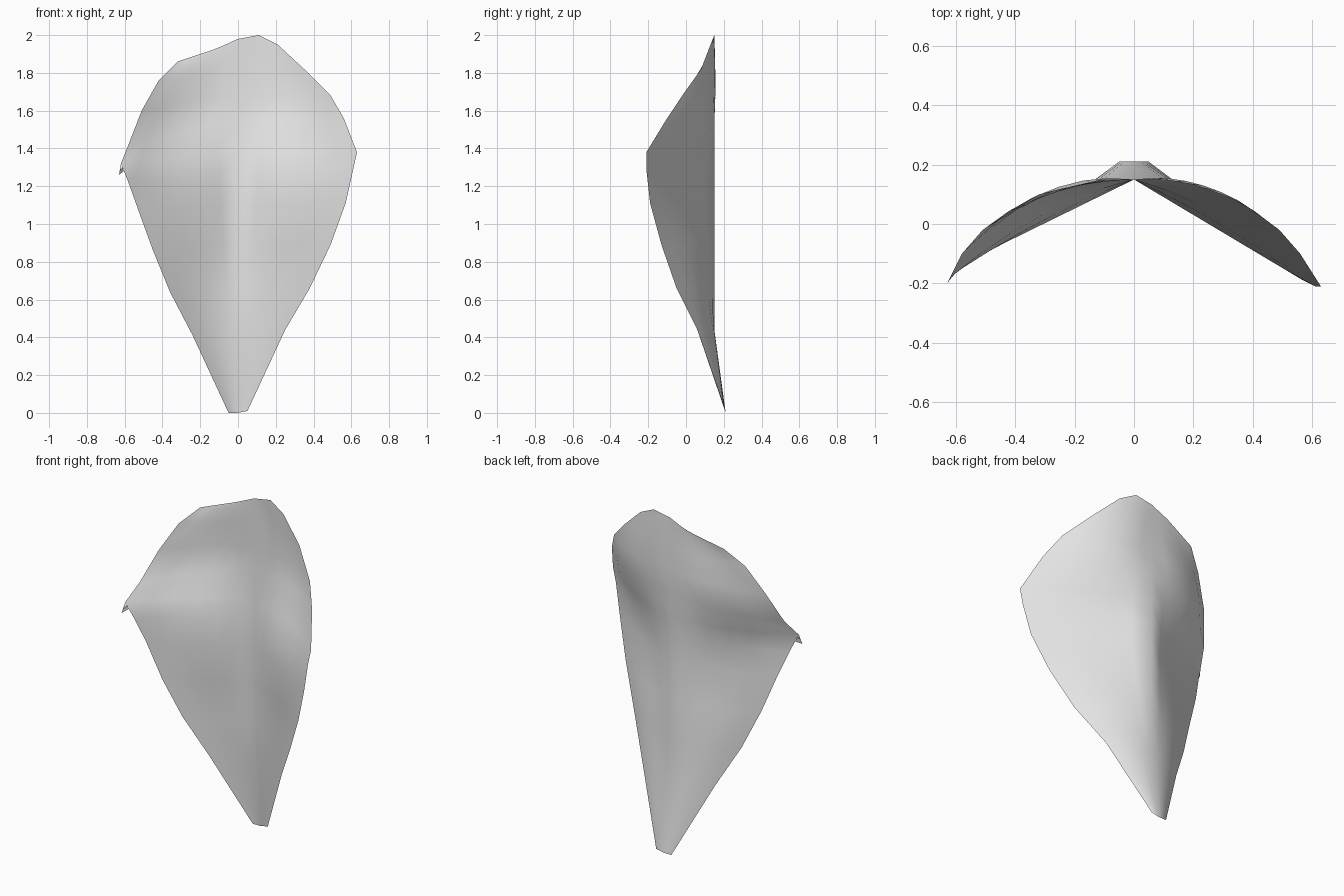
import bpy
import bmesh
from mathutils import Vector

# Remove the default object only
default_cube = bpy.data.objects.get("Cube")
if default_cube:
    bpy.data.objects.remove(default_cube, do_unlink=True)


def make_material(name, colour):
    material = bpy.data.materials.new(name)
    material.use_nodes = True
    material.diffuse_color = colour
    shader = material.node_tree.nodes["Principled BSDF"]
    shader.inputs["Base Color"].default_value = colour
    return material


# Midrib: upright spine with the foot kicked backwards, as (y, z, bow of the rib)
SPINE = [(.21, 0, 0), (.15, .44, .025), (.15, .65, .035), (.15, .88, .025),
         (.15, 1.1, 0), (.15, 1.25, .02), (.15, 1.38, .045), (.15, 1.55, .075),
         (.15, 1.68, .06), (.15, 1.81, .03), (.15, 1.92, .01), (.15, 1.98, 0)]

# Outer rims from the foot, round the widest tip, up to the crown
LEFT_RIM = [(.05, .21, .01), (.25, .06, .44), (.38, -.05, .66), (.49, -.13, .89),
            (.57, -.19, 1.11), (.61, -.21, 1.29), (.63, -.21, 1.38),
            (.56, -.1, 1.56), (.49, -.02, 1.68), (.35, .08, 1.82),
            (.21, .13, 1.95), (.11, .15, 2)]
RIGHT_RIM = [(-.05, .21, 0), (-.24, .07, .41), (-.36, -.01, .64), (-.45, -.07, .86),
             (-.53, -.11, 1.08), (-.58, -.15, 1.22), (-.62, -.18, 1.32),
             (-.58, -.1, 1.42), (-.51, -.02, 1.6), (-.42, .04, 1.76),
             (-.32, .1, 1.86), (-.11, .15, 1.93)]

# Number of strips across each half
STRIPS = 6


def make_rib(bm, spine_vert, rim_point, bow):
    """Rib from the midrib to the rim, bowed backwards like a spoon."""
    verts = [spine_vert]
    for i in range(1, STRIPS + 1):
        t = i / STRIPS
        point = spine_vert.co.lerp(Vector(rim_point), t)
        point.y += 4 * bow * t * (1 - t)
        verts.append(bm.verts.new(point))
    return verts


def bridge(bm, lower, upper, flip):
    for i in range(STRIPS):
        loop = [lower[i], lower[i + 1], upper[i + 1], upper[i]]
        bm.faces.new(loop[::-1] if flip else loop)


# Petal sheet: both halves share the midrib
bm = bmesh.new()
spine = [bm.verts.new((0, y, z)) for y, z, bow in SPINE]
for rim, flip in ((LEFT_RIM, False), (RIGHT_RIM, True)):
    ribs = [make_rib(bm, vert, point, row[2])
            for vert, point, row in zip(spine, rim, SPINE)]
    for lower, upper in zip(ribs, ribs[1:]):
        bridge(bm, lower, upper, flip)

# Small curled lip hanging from the right tip
tip = ribs[6][-1]
lip_root = bm.verts.new(tip.co.lerp(ribs[5][-1].co, .4))
lip_end = bm.verts.new((-.63, -.2, 1.26))
bm.faces.new((tip, lip_root, lip_end))

for face in bm.faces:
    face.smooth = True

mesh = bpy.data.meshes.new("petal")
bm.to_mesh(mesh)
bm.free()
mesh.materials.append(make_material("pale grey", (.8, .8, .8, 1)))
petal = bpy.data.objects.new("petal", mesh)
bpy.context.collection.objects.link(petal)
